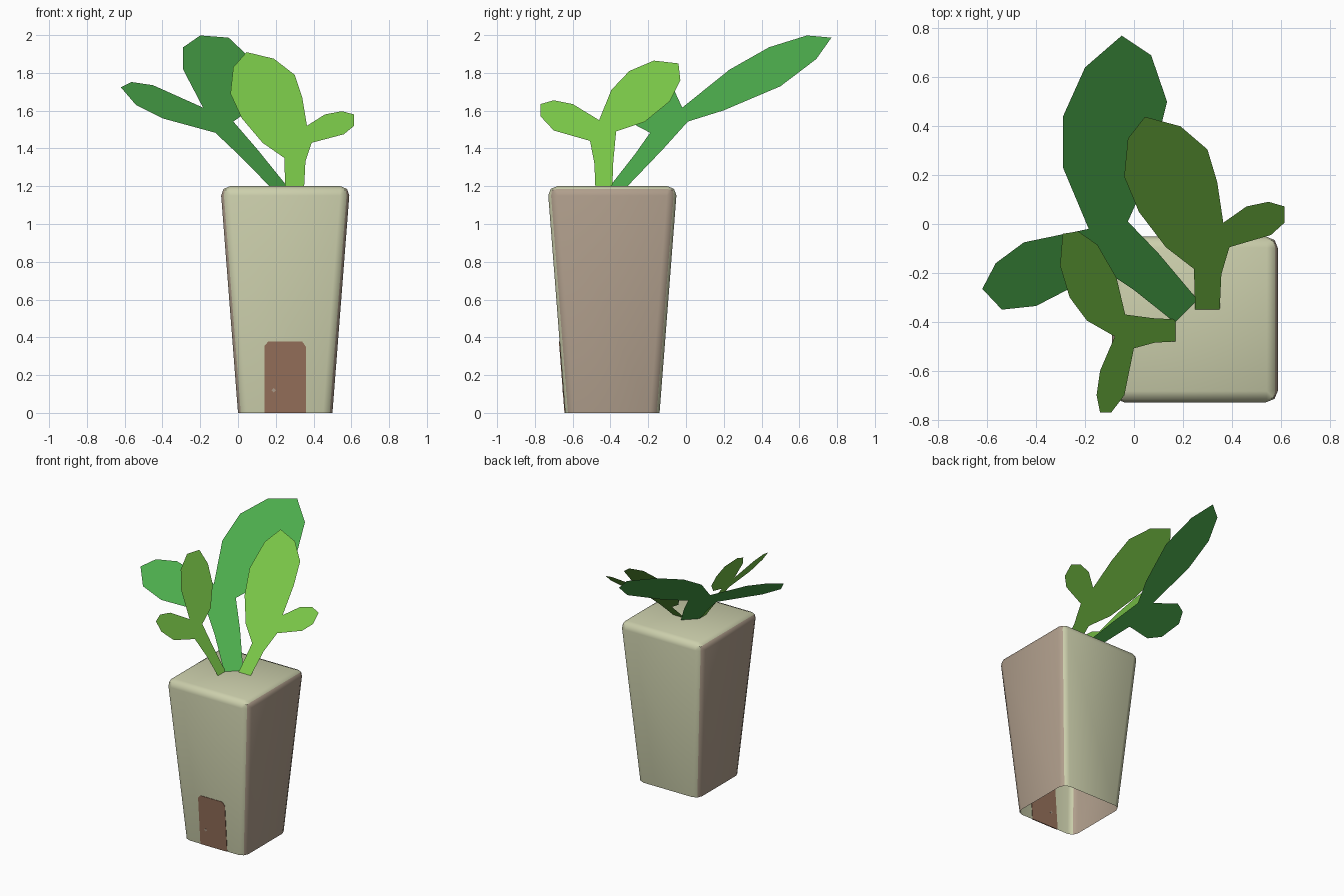
import bpy, bmesh, math
from mathutils import Vector

if "Cube" in bpy.data.objects:
    bpy.data.objects.remove(bpy.data.objects["Cube"])


def mat(name, rgb):
    m = bpy.data.materials.new(name)
    m.diffuse_color = (*rgb, 1)
    m.use_nodes = True
    m.node_tree.nodes["Principled BSDF"].inputs["Base Color"].default_value = m.diffuse_color
    return m


STONE = mat("pale_stone", (0.60, 0.62, 0.41))
TAN = mat("taupe_side", (0.43, 0.34, 0.26))
BROWN = mat("brown_door", (0.31, 0.165, 0.105))
DARK = mat("mid_green", (0.075, 0.43, 0.075))
LIGHT = mat("lime_green", (0.19, 0.56, 0.063))

CX, CY, H = 0.25, -0.39, 1.2
BOT, TOP = 0.25, 0.343          # half widths of the pot


def finish(name, bm, *mats):
    me = bpy.data.meshes.new(name)
    bm.to_mesh(me)
    bm.free()
    ob = bpy.data.objects.new(name, me)
    bpy.context.collection.objects.link(ob)
    for m in mats:
        me.materials.append(m)
    return ob


# Tapered pot with rounded edges and an open bottom
bm = bmesh.new()
bmesh.ops.create_cube(bm, size=2)
for v in bm.verts:
    up = v.co.z > 0
    r = TOP if up else BOT
    v.co = (CX + r * v.co.x, CY + r * v.co.y, H if up else 0)
edges = [e for e in bm.edges if max(v.co.z for v in e.verts) > 0.1]
bmesh.ops.bevel(bm, geom=edges, offset=0.05, offset_type='OFFSET', segments=2,
                profile=0.5, affect='EDGES')
bottom = [f for f in bm.faces if all(v.co.z < 0.001 for v in f.verts)]
bmesh.ops.delete(bm, geom=bottom, context='FACES')
bm.normal_update()
for f in bm.faces:
    if abs(f.normal.x) > 0.85:      # left and right walls are taupe
        f.material_index = 1
pot = finish("pot", bm, STONE, TAN)
bpy.context.view_layer.objects.active = pot
pot.select_set(True)
bpy.ops.object.shade_smooth_by_angle(angle=math.radians(50))
pot.select_set(False)


# Thin plates that follow the sloping front wall, visible inside and out
def wall_plate(name, pts, thick, material):
    bm = bmesh.new()
    wall = lambda z: CY - (BOT + (TOP - BOT) * z / H)
    f = bm.faces.new([bm.verts.new((x, wall(z) - thick / 2, z)) for x, z in pts])
    ext = bmesh.ops.extrude_face_region(bm, geom=[f], use_keep_orig=True)
    for v in ext["geom"]:
        if isinstance(v, bmesh.types.BMVert):
            v.co.y += thick
    bmesh.ops.recalc_face_normals(bm, faces=bm.faces[:])
    return finish(name, bm, material)


wall_plate("door", [(0.14, 0), (0.36, 0), (0.36, 0.35), (0.34, 0.377),
                    (0.16, 0.377), (0.14, 0.355)], 0.007, BROWN)
wall_plate("door_knob", [(0.19 + 0.012 * math.cos(a), 0.12 + 0.012 * math.sin(a))
                         for a in (0, math.pi / 2, math.pi, 1.5 * math.pi)],
           0.0095, TAN)


# Flat leaves: an outline placed on a tilted plane
def leaf(name, outline, place, material):
    bm = bmesh.new()
    f = bm.faces.new([bm.verts.new(place(*p)) for p in outline])
    f.normal_update()
    if f.normal.z < 0:
        f.normal_flip()
    bmesh.ops.triangulate(bm, faces=[f])
    return finish(name, bm, material)


# Large back leaf, outline seen from above
leaf("back_leaf", [
    (0.17, -0.405), (0.26, -0.31), (0.10, -0.12), (-0.025, 0.01), (0.06, 0.20),
    (0.135, 0.50), (0.07, 0.69), (-0.05, 0.77), (-0.20, 0.64), (-0.29, 0.44),
    (-0.29, 0.23), (-0.185, -0.02), (-0.45, -0.075), (-0.565, -0.16),
    (-0.62, -0.265), (-0.54, -0.35), (-0.40, -0.335), (-0.12, -0.19), (0.0, -0.27)],
    lambda x, y: (x, y, 1.2 + 0.566 * (0.57 - x + y)), DARK)

# Right leaf, outline seen from the front
leaf("right_leaf", [
    (0.25, 1.195), (0.245, 1.35), (0.13, 1.43), (0.02, 1.56), (-0.04, 1.69),
    (-0.025, 1.83), (0.045, 1.91), (0.19, 1.875), (0.30, 1.79), (0.34, 1.67),
    (0.365, 1.52), (0.46, 1.58), (0.55, 1.597), (0.615, 1.58), (0.615, 1.52),
    (0.56, 1.475), (0.39, 1.43), (0.357, 1.33), (0.35, 1.195)],
    lambda x, z: (x, -0.35 + 1.11 * (z - 1.2), z), LIGHT)

# Left leaf, outline seen from the right
leaf("left_leaf", [
    (-0.48, 1.195), (-0.485, 1.32), (-0.508, 1.44), (-0.70, 1.495), (-0.77, 1.57),
    (-0.77, 1.635), (-0.70, 1.655), (-0.60, 1.635), (-0.46, 1.55), (-0.395, 1.71),
    (-0.30, 1.81), (-0.17, 1.865), (-0.04, 1.85), (-0.03, 1.76), (-0.085, 1.65),
    (-0.22, 1.54), (-0.37, 1.49), (-0.385, 1.33), (-0.39, 1.195)],
    lambda y, z: (0.17 - 0.71 * (z - 1.2), y, z), LIGHT)
